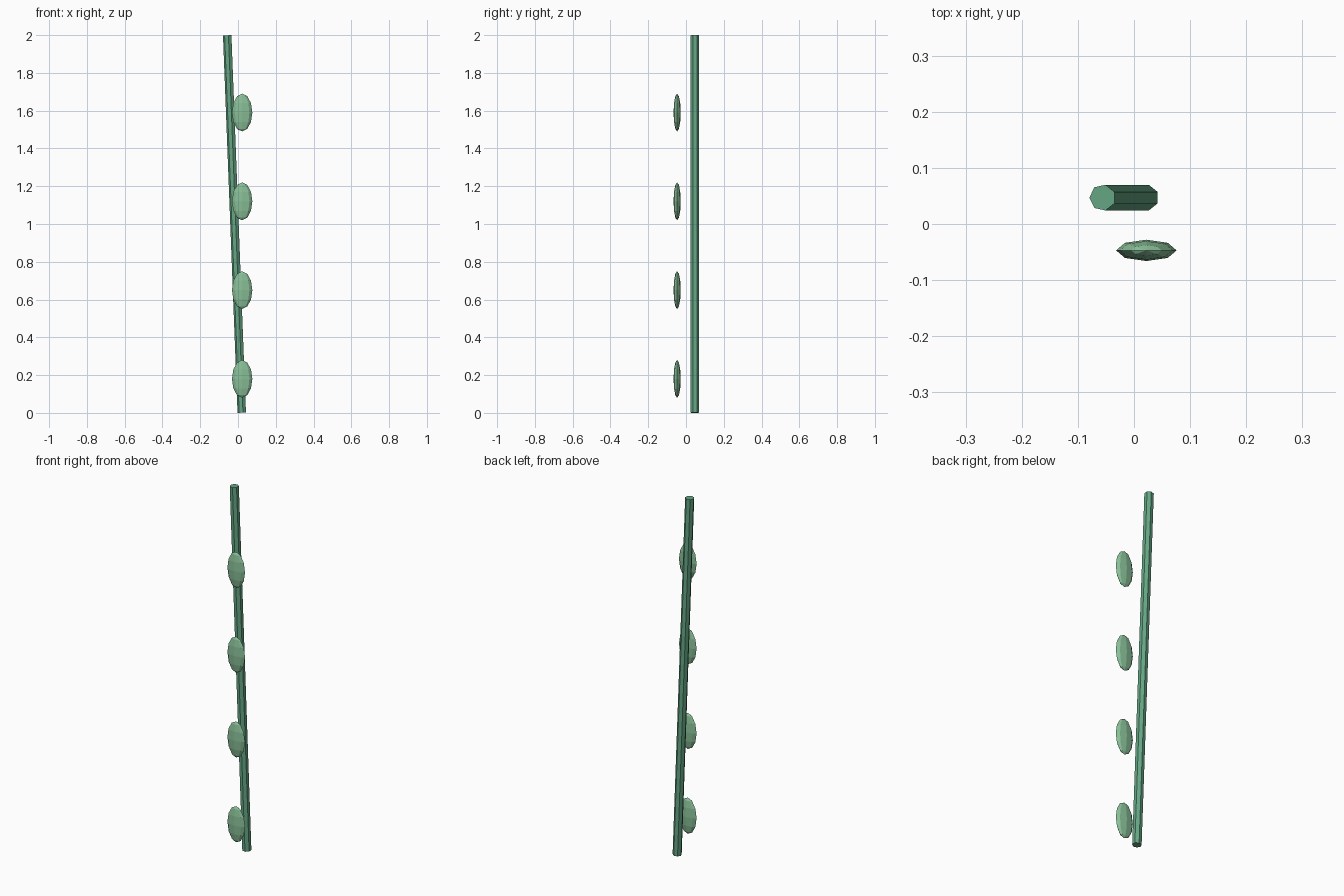
import bpy, math
from mathutils import Vector

if "Cube" in bpy.data.objects:
    bpy.data.objects.remove(bpy.data.objects["Cube"])


def material(name, color):
    m = bpy.data.materials.new(name)
    m.diffuse_color = color
    m.use_nodes = True
    m.node_tree.nodes["Principled BSDF"].inputs["Base Color"].default_value = m.diffuse_color
    return m


stem_green = material("stem_green", (0.13, 0.38, 0.23, 1))
leaf_green = material("leaf_green", (0.25, 0.52, 0.31, 1))

# Leaning seven-sided stem, with one corner facing -x
base, tip = Vector((0.021, 0.047, 0.001)), Vector((-0.056, 0.047, 1.999))
axis = tip - base
bpy.ops.mesh.primitive_cylinder_add(vertices=7, radius=0.0235, depth=axis.length,
                                    location=(base + tip) / 2,
                                    rotation=(0, math.atan2(axis.x, axis.z), 0))
stem = bpy.context.object
stem.name = "stem"
for v in stem.data.vertices:
    v.co.x, v.co.y = -v.co.y, v.co.x   # turn the corner towards +-x
stem.data.materials.append(stem_green)

# Row of flattened buds in front of the stem
for i in range(4):
    bpy.ops.mesh.primitive_uv_sphere_add(segments=8, ring_count=6, radius=1,
                                         location=(0.022, -0.047, 0.18 + 0.47 * i))
    bud = bpy.context.object
    bud.name = f"bud_{i + 1}"
    bud.scale = (0.054, 0.019, 0.1)
    bud.data.materials.append(leaf_green)
